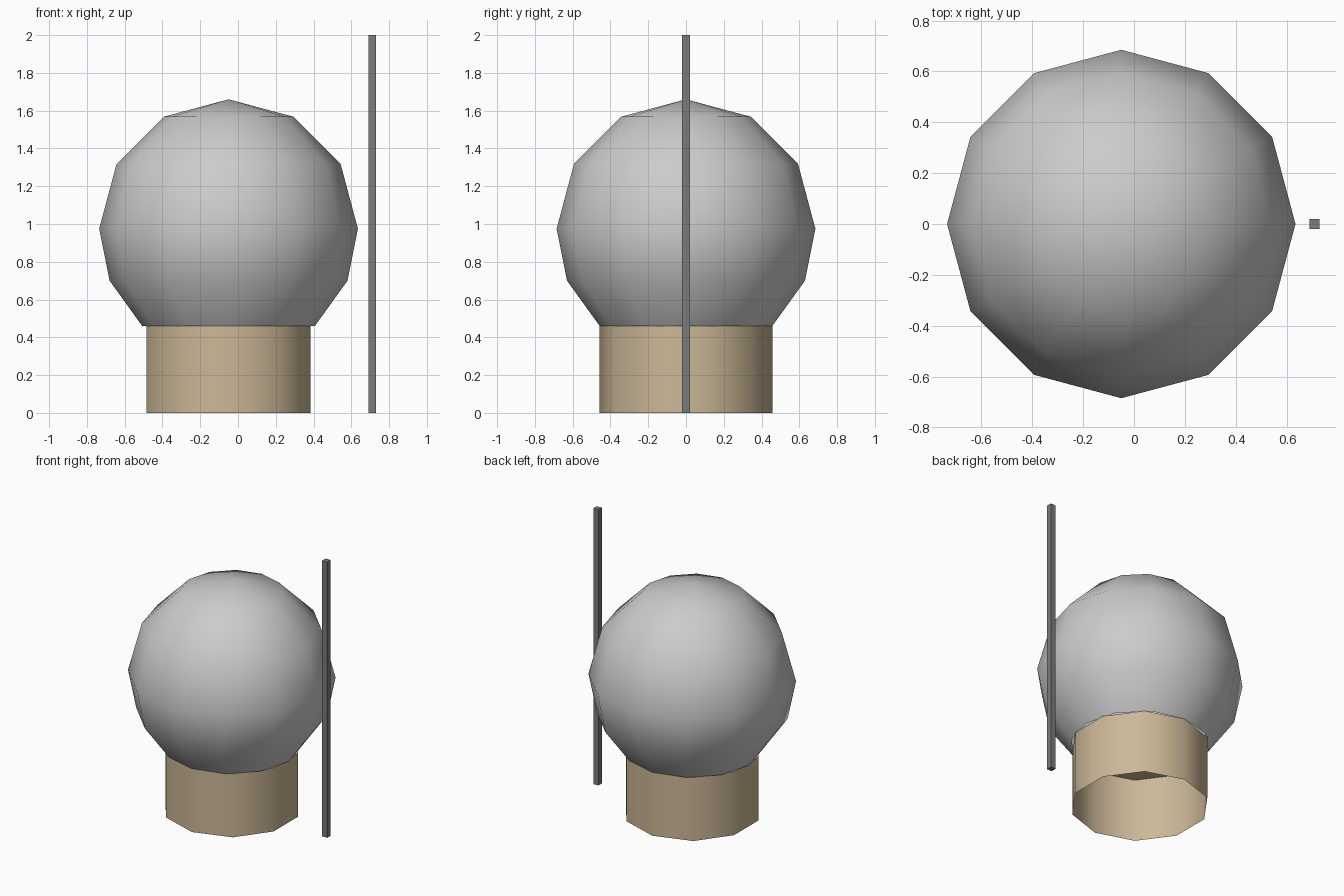
import bpy
import bmesh
from math import cos, sin, pi, radians

cube = bpy.data.objects.get("Cube")
if cube:
    bpy.data.objects.remove(cube, do_unlink=True)


def material(name, rgb):
    mat = bpy.data.materials.new(name)
    mat.use_nodes = True
    mat.diffuse_color = (*rgb, 1)
    mat.node_tree.nodes["Principled BSDF"].inputs["Base Color"].default_value = (*rgb, 1)
    return mat


def lathe(name, profile, sides, start, x, mat):
    """Turn (radius, height) points around a vertical axis; zero radius makes a pole."""
    bm = bmesh.new()
    rings = []
    for r, z in profile:
        count = sides if r else 1
        rings.append([bm.verts.new((r * cos(start + 2 * pi * i / sides),
                                    r * sin(start + 2 * pi * i / sides), z))
                      for i in range(count)])
    for low, high in zip(rings, rings[1:]):
        for i in range(sides):
            j = (i + 1) % sides
            if len(high) == 1:
                bm.faces.new((low[i], low[j], high[0]))
            else:
                bm.faces.new((low[i], low[j], high[j], high[i]))
    mesh = bpy.data.meshes.new(name)
    for face in bm.faces:
        face.smooth = True
    bm.to_mesh(mesh)
    bm.free()
    mesh.materials.append(mat)
    obj = bpy.data.objects.new(name, mesh)
    obj.location.x = x
    bpy.context.collection.objects.link(obj)
    return obj


grey = material("light grey", (0.6, 0.6, 0.6))
tan = material("tan", (0.6, 0.48, 0.31))
dark = material("dark grey", (0.2, 0.2, 0.2))

# Globe: twelve-sided sphere cut off where it meets the base
R, MID, X = 0.685, 0.975, -0.05
globe_profile = [(0.457, 0.46), (0.63, 0.7)]
globe_profile += [(R * cos(radians(a)), MID + R * sin(radians(a))) for a in (0, 30, 60)]
globe_profile.append((0, MID + R))
lathe("globe", globe_profile, 12, 0, X, grey)

# Base: ten-sided tube, open below and closed above
base = lathe("base", [(0.457, 0), (0.457, 0.46)], 10, pi / 2, X, tan)
bm = bmesh.new()
bm.from_mesh(base.data)
top = [v for v in bm.verts if v.co.z > 0.4]
bmesh.ops.contextual_create(bm, geom=top)
rim = [e for e in bm.edges if all(v in top for v in e.verts)]
for edge in rim:
    edge.smooth = False
bm.to_mesh(base.data)
bm.free()

# Pole: thin square post standing beside the globe
bpy.ops.mesh.primitive_cube_add(size=1, location=(0.71, 0, 1))
pole = bpy.context.object
pole.name = "pole"
pole.scale = (0.04, 0.04, 2)
pole.data.materials.append(dark)
